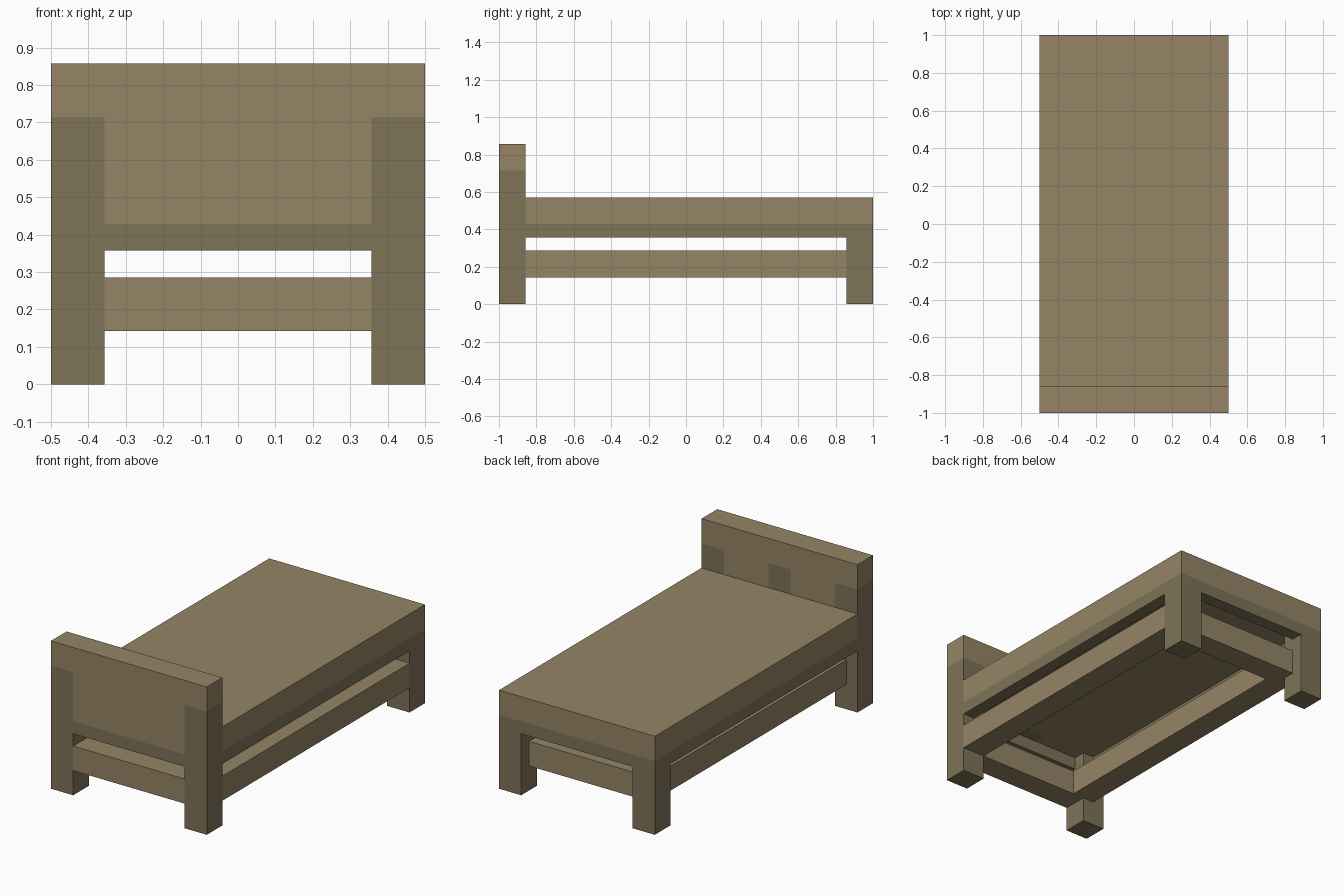
import bpy

if "Cube" in bpy.data.objects:
    bpy.data.objects.remove(bpy.data.objects["Cube"])

U = 1 / 14  # module: every part sits on this grid


def material(name, rgb):
    m = bpy.data.materials.new(name)
    m.diffuse_color = (*rgb, 1)
    m.use_nodes = True
    m.node_tree.nodes["Principled BSDF"].inputs["Base Color"].default_value = m.diffuse_color
    return m


LIGHT = material("light_wood", (0.30, 0.233, 0.13))
DARK = material("dark_wood", (0.21, 0.172, 0.098))


def box(name, x, y, z, mat):
    """Box from (min, max) ranges given in grid modules."""
    bpy.ops.mesh.primitive_cube_add(size=1, location=[(a + b) / 2 * U for a, b in (x, y, z)])
    ob = bpy.context.object
    ob.name = name
    ob.scale = [(b - a) * U for a, b in (x, y, z)]
    bpy.ops.object.transform_apply(location=False, rotation=False, scale=True)
    ob.data.materials.append(mat)
    return ob


# Tall headboard posts, short foot legs and thin base frame sides
for side, x, frame_x in (("left", (-7, -5), (-7, -6)), ("right", (5, 7), (6, 7))):
    box(f"{side}_headboard_post", x, (-14, -12), (0, 10), DARK)
    box(f"{side}_foot_leg", x, (12, 14), (0, 6), DARK)
    box(f"{side}_base_frame", frame_x, (-12, 12), (5, 6), DARK)

# Base frame ends (open underneath) and mattress
box("front_base_frame", (-5, 5), (-14, -13), (5, 6), DARK)
box("back_base_frame", (-5, 5), (13, 14), (5, 6), DARK)
box("mattress", (-7, 7), (-12, 14), (6, 8), LIGHT)

# Headboard: cap, panel and a flush centre batten on the mattress side
box("headboard_cap", (-7, 7), (-14, -12), (10, 12), LIGHT)
box("headboard_panel", (-5, 5), (-14, -13), (6, 10), LIGHT)
box("headboard_batten", (-1, 1), (-13, -12), (6, 10), DARK)
for side, x in (("left", (-5, -1)), ("right", (1, 5))):
    box(f"{side}_headboard_inner_panel", x, (-13, -12), (6, 10), LIGHT)

# Lower rails: front and right flush with the legs, back and left set in
box("front_rail", (-5, 5), (-14, -12), (2, 4), LIGHT)
box("back_rail", (-5, 5), (11, 13), (2, 4), LIGHT)
box("right_rail", (5, 7), (-12, 12), (2, 4), LIGHT)
box("left_rail", (-6, -4), (-12, 12), (2, 4), LIGHT)
